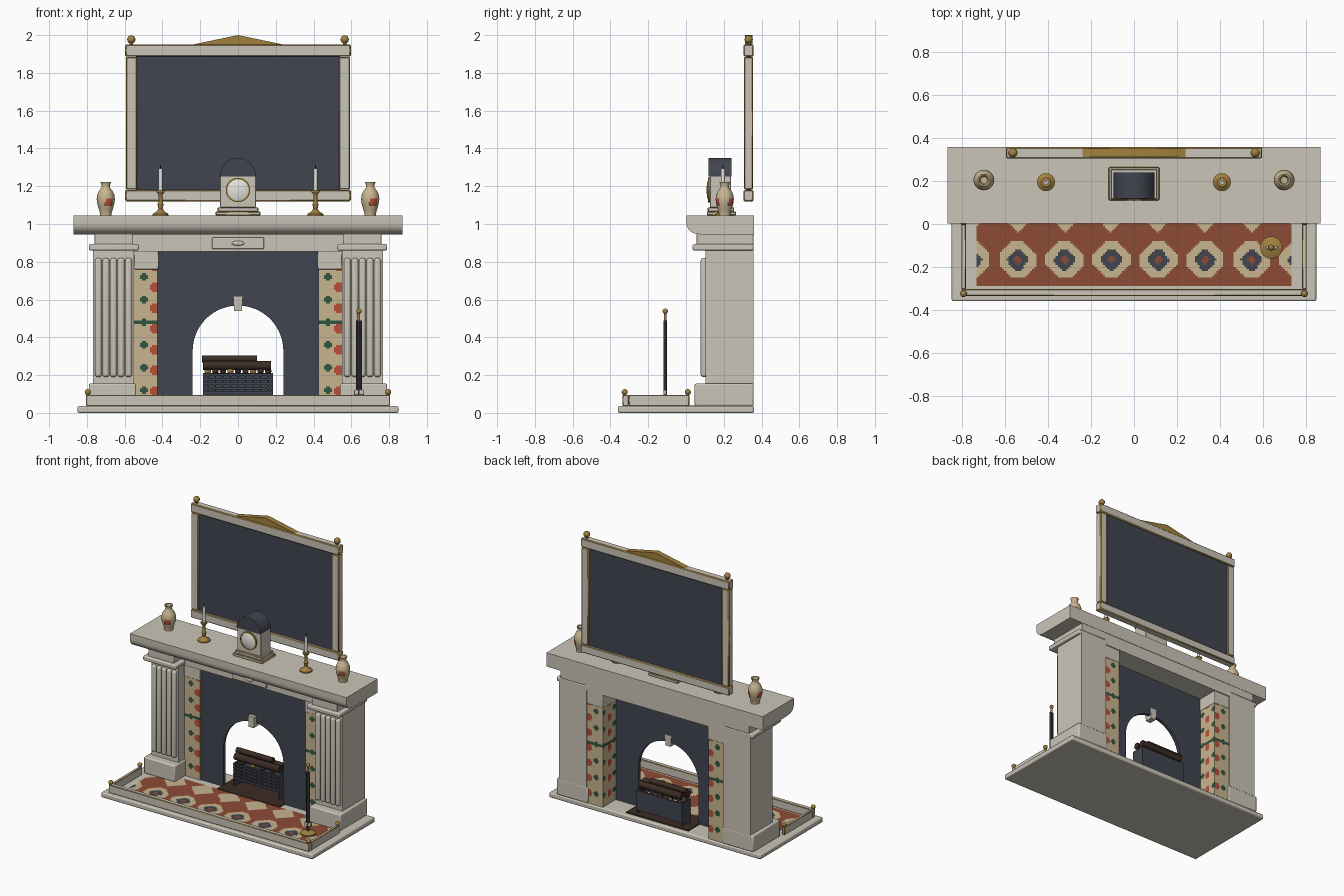
import bpy, bmesh, math
from mathutils import Vector

default_cube = bpy.data.objects.get("Cube")
if default_cube:
    bpy.data.objects.remove(default_cube, do_unlink=True)


def make_material(name, red, green, blue):
    material = bpy.data.materials.new(name)
    material.use_nodes = True
    color = (red, green, blue, 1)
    material.diffuse_color = color
    material.node_tree.nodes["Principled BSDF"].inputs["Base Color"].default_value = color
    return material


stone = make_material("cream stone", .60, .56, .48)
slate = make_material("dark slate", .055, .06, .08)
gold = make_material("aged brass", .36, .22, .05)
terracotta = make_material("terracotta", .27, .07, .035)
tan = make_material("tan tile", .58, .46, .28)
brown = make_material("charred wood", .045, .025, .018)
green = make_material("leaf green", .03, .09, .05)
white = make_material("white wax", .78, .78, .74)
red = make_material("flower red", .48, .08, .04)
iron = make_material("black iron", .025, .028, .035)
created = []


def finish(name, bm, *materials):
    bmesh.ops.recalc_face_normals(bm, faces=bm.faces[:])
    mesh = bpy.data.meshes.new(name)
    bm.to_mesh(mesh)
    bm.free()
    for material in materials:
        mesh.materials.append(material)
    obj = bpy.data.objects.new(name, mesh)
    bpy.context.collection.objects.link(obj)
    created.append(obj)
    return obj


def box(name, xs, ys, zs, material, bevel=0, edge_material=None, segments=2):
    bm = bmesh.new()
    bmesh.ops.create_cube(bm, size=1)
    for vert in bm.verts:
        for axis, (low, high) in enumerate((xs, ys, zs)):
            vert.co[axis] = low if vert.co[axis] < 0 else high
    obj = finish(name, bm, material)
    if bevel:
        modifier = obj.modifiers.new("Bevel", 'BEVEL')
        modifier.width = bevel
        modifier.segments = segments
        if edge_material:
            obj.data.materials.append(edge_material)
            modifier.material = 1
    return obj


def pair(name, xs, *args, **options):
    """A box on each side of the centre line."""
    box("left_" + name, xs, *args, **options)
    box("right_" + name, (-xs[1], -xs[0]), *args, **options)


def prism(name, outline, axis, start, end, material):
    """Extrude an outline along x (axis 0) or y (axis 1)."""
    bm = bmesh.new()
    place = (lambda a, b: (start, a, b)) if axis == 0 else (lambda a, b: (a, start, b))
    face = bm.faces.new([bm.verts.new(place(a, b)) for a, b in outline])
    moved = bmesh.ops.extrude_face_region(bm, geom=[face])["geom"]
    shift = Vector((0, 0, 0))
    shift[axis] = end - start
    bmesh.ops.translate(bm, vec=shift, verts=[g for g in moved if isinstance(g, bmesh.types.BMVert)])
    return finish(name, bm, material)


def lathe(name, profile, location, *materials, direction=(0, 0, 1), segments=24, rule=None):
    """Spin (radius, height) pairs round an axis."""
    bm = bmesh.new()
    verts = [bm.verts.new((radius, 0, height)) for radius, height in profile]
    edges = [bm.edges.new(ends) for ends in zip(verts, verts[1:])]
    bmesh.ops.spin(bm, geom=verts + edges, axis=(0, 0, 1), cent=(0, 0, 0),
                   angle=math.tau, steps=segments, use_duplicate=False)
    bmesh.ops.remove_doubles(bm, verts=bm.verts[:], dist=.0002)
    if rule:
        for face in bm.faces:
            center = face.calc_center_median()
            face.material_index = rule(math.atan2(center.y, center.x), center.z)
    obj = finish(name, bm, *materials)
    obj.rotation_mode = 'QUATERNION'
    obj.rotation_quaternion = Vector((0, 0, 1)).rotation_difference(Vector(direction))
    obj.location = location
    return obj


def rod(name, location, radius, length, material, direction=(0, 0, 1)):
    return lathe(name, [(0, 0), (radius, 0), (radius, length), (0, length)],
                 location, material, direction=direction, segments=16)


def finial(name, location, radius):
    ball = [(radius * math.sin(math.pi * i / 8), -radius * math.cos(math.pi * i / 8)) for i in range(9)]
    return lathe(name, ball, location, gold, segments=16)


def patterned(name, origin, across, up, width, height, materials, rule, cell=.01):
    """A sheet of small square tesserae coloured by a rule."""
    columns, rows = round(width / cell), round(height / cell)
    across, up = Vector(across), Vector(up)
    bm = bmesh.new()
    grid = [[bm.verts.new(Vector(origin) + across * width * i / columns + up * height * j / rows)
             for i in range(columns + 1)] for j in range(rows + 1)]
    for j in range(rows):
        for i in range(columns):
            face = bm.faces.new((grid[j][i], grid[j][i + 1], grid[j + 1][i + 1], grid[j + 1][i]))
            face.material_index = rule((i + .5) * cell, (j + .5) * cell)
    return finish(name, bm, *materials)


# Hearth slab and tiled floor
box("hearth_slab", (-.85, .85), (-.36, .36), (0, .036), stone, .008)


def medallion(u, v):
    x, y = u - .735, v - .29
    dx = abs((x + .105 + .109) % .218 - .109)
    dy = abs(y + .167)
    if dx + dy < .022:
        return 0
    if dx + dy * .9 < .056 and max(dx, dy) < .05:
        return 2
    if dx + dy < .112 and max(dx, dy) < .088:
        return 1
    dx = abs((x + .218 / 2 + .105) % .218 - .109)
    return 1 if dx + abs(y - .05) < .09 else 0


box("hearth_tile_bed", (-.735, .735), (-.29, .12), (.03, .039), terracotta)
patterned("hearth_tiles", (-.735, -.29, .04), (1, 0, 0), (0, 1, 0), 1.47, .41,
          (terracotta, tan, slate), medallion)
box("ash_plate", (-.25, .25), (.115, .33), (.034, .044), brown)

# Fender with brass edges
box("fender_front", (-.805, .805), (-.336, -.304), (.036, .096), stone, .004, gold, 1)
pair("fender_side", (.783, .805), (-.304, .018), (.036, .096), stone, .004, gold, 1)
for side in (-1, 1):
    for y in (-.325, .01):
        finial("fender_finial", (side * .795, y, .11), .016)

# Pilasters
pair("plinth", (.54, .79), (.046, .358), (.036, .155), stone, .008)
pair("pilaster", (.55, .768), (.103, .358), (.15, .87), stone)
for i in range(5):
    x = .579 + i * .04
    pair("reed", (x - .018, x + .018), (.078, .115), (.19, .82), stone, .014, segments=3)
pair("capital", (.525, .79), (.035, .358), (.86, .893), stone, .008)
pair("capital_block", (.555, .76), (.055, .358), (.89, .95), stone, .004)

# Frieze, tablet and mantel shelf
box("frieze", (-.56, .56), (.14, .357), (.855, .95), stone)
box("frieze_tablet", (-.137, .137), (.122, .145), (.868, .928), stone, .005)
boss = finial("tablet_boss", (0, .122, .898), .016)
boss.scale = (2.1, .5, .8)
boss.data.materials[0] = stone
curve = [(.06 - .057 * math.sin(a), 1.005 - .057 * math.cos(a))
         for a in (math.pi / 2 * i / 8 for i in range(9))]
prism("mantel_shelf", [(.36, .945), (.075, .945)] + curve + [(.003, 1.045), (.36, 1.045)],
      0, -.87, .87, stone)


# Tiled jambs
def flowers(u, v):
    u, v = u % .125, v + .04
    line = abs(v - .48) < .006
    dz = abs((v - .12 + .06) % .12 - .06)
    dx = abs(u - .05)
    if max(dx, dz) < .021 and (min(dx, dz) < .008 or dx + dz < .026):
        return 1
    if math.hypot(u - .11, (v - .06) % .11 - .055) < .027:
        return 2
    return 1 if line else 0


pair("jamb", (.425, .55), (.172, .348), (.036, .76), tan)
pair("jamb_cap", (.42, .55), (.165, .352), (.76, .856), stone, .004)
palette = (tan, green, red)
for left in (-.55, .425):
    inner = -.423 if left < 0 else .423
    for name, origin, across, width in (
            ("jamb_front_tiles", (left, .17, .04), (1, 0, 0), .125),
            ("jamb_back_tiles", (left, .35, .04), (1, 0, 0), .125),
            ("jamb_inner_tiles", (inner, .172, .04), (0, 1, 0), .176)):
        patterned(name, origin, across, (0, 0, 1), width, .72, palette, flowers)

# Arched fireback panel and keystone
arch = [(-.24 * math.cos(math.pi * i / 32), .328 + .24 * math.sin(math.pi * i / 32)) for i in range(33)]
prism("arched_panel", [(-.425, .036), (-.24, .036)] + arch
      + [(.24, .036), (.425, .036), (.425, .86), (-.425, .86)], 1, .178, .2, slate)
prism("keystone", [(-.02, .54), (.02, .54), (.026, .62), (-.026, .62)], 1, .15, .205, stone)

# Grate, embers and logs
box("grate_back", (-.185, .185), (.297, .31), (.07, .21), slate)
box("grate_floor", (-.18, .18), (.215, .3), (.09, .1), iron)
pair("grate_side", (.175, .185), (.21, .3), (.044, .21), slate)
for i in range(5):
    z = .1 + i * .024
    box("grate_bar", (-.185, .185), (.208, .218), (z, z + .012), slate)
for i in range(9):
    x = -.16 + i * .04
    box("grate_upright", (x - .003, x + .003), (.21, .216), (.1, .205), iron)
    ember = finial("ember", (x, .25 + .02 * (-1) ** i, .222), .017)
    ember.data.materials[0] = gold if i % 3 == 0 else brown
rod("front_log", (-.185, .235, .25), .024, .36, brown, (1, 0, 0))
rod("back_log", (-.17, .285, .25), .024, .34, brown, (1, 0, 0))
rod("top_log", (-.19, .262, .285), .019, .29, brown, (1, 0, 0))

# Overmantel mirror
box("mirror_glass", (-.54, .54), (.32, .345), (1.17, 1.9), slate)
for name, zs in (("mirror_top_rail", (1.886, 1.95)), ("mirror_bottom_rail", (1.12, 1.18))):
    box(name, (-.597, .597), (.305, .358), zs, stone, .006, gold, 1)
pair("mirror_stile", (.535, .594), (.307, .356), (1.182, 1.885), stone, .006, gold, 1)
prism("mirror_pediment", [(-.24, 1.95), (.24, 1.95), (0, 2)], 1, .312, .352, gold)
for side in (-1, 1):
    rod("mirror_finial_stem", (side * .565, .332, 1.945), .01, .02, gold)
    finial("mirror_finial", (side * .565, .332, 1.977), .022)

# Mantel clock
box("clock_foot", (-.118, .118), (.11, .265), (1.045, 1.066), stone, .004, gold, 1)
box("clock_base", (-.108, .108), (.115, .255), (1.066, 1.088), stone, .004, gold, 1)
box("clock_body", (-.095, .095), (.127, .238), (1.088, 1.255), stone, .003)
prism("clock_dome", [(.096 * math.cos(math.pi * i / 24), 1.252 + .098 * math.sin(math.pi * i / 24))
                     for i in range(25)], 1, .12, .24, slate)
lathe("clock_rim", [(.056, 0), (.065, 0), (.065, .014), (.056, .014)], (0, .13, 1.18), gold,
      direction=(0, -1, 0))
lathe("clock_dial", [(.058, 0), (.056, .012), (.035, .019), (0, .022)], (0, .13, 1.18), white,
      direction=(0, -1, 0))


# Candlesticks and painted vases
def posy(angle, height):
    if not .03 < height < .13:
        return 0
    petal = math.hypot((angle % (math.tau / 3) - .9) * .045, height - .075)
    if petal < .02:
        return 1
    return 2 if petal < .03 and height < .075 else 0


stick = [(0, 0), (.042, 0), (.042, .008), (.022, .02), (.011, .035), (.016, .06), (.009, .075),
         (.011, .11), (.022, .125), (.022, .135), (0, .135)]
vase = [(0, 0), (.03, 0), (.03, .01), (.036, .03), (.042, .05), (.047, .07), (.048, .09), (.045, .11),
        (.036, .13), (.024, .145), (.021, .158), (.029, .178), (.022, .176), (.016, .155), (0, .15)]
for side in (-1, 1):
    x = side * .41
    lathe("candlestick", stick, (x, .195, 1.045), gold)
    rod("candle", (x, .195, 1.178), .011, .115, white)
    rod("candle_wick", (x, .195, 1.29), .003, .022, iron)
    lathe("vase", vase, (side * .7, .205, 1.045), tan, red, green, segments=36, rule=posy)

# Fire tool stand
lathe("tool_stand_base", [(0, 0), (.052, 0), (.052, .01), (.02, .024), (0, .026)], (.64, -.11, .039), gold)
rod("tool_stand_pole", (.64, -.11, .05), .009, .44, iron)
for offset in (-.009, .009):
    rod("fire_tool", (.64 + offset, -.11, .11), .007, .38, iron)
box("tool_brush", (.614, .668), (-.118, -.102), (.095, .122), stone, .003)
rod("tool_stand_handle", (.64, -.11, .49), .007, .045, gold)
finial("tool_stand_knob", (.64, -.11, .538), .014)

# Smooth the rounded parts and keep the edges crisp
bpy.ops.object.select_all(action='DESELECT')
for obj in created:
    obj.select_set(True)
bpy.context.view_layer.objects.active = created[0]
bpy.ops.object.shade_smooth_by_angle(angle=math.radians(35))
